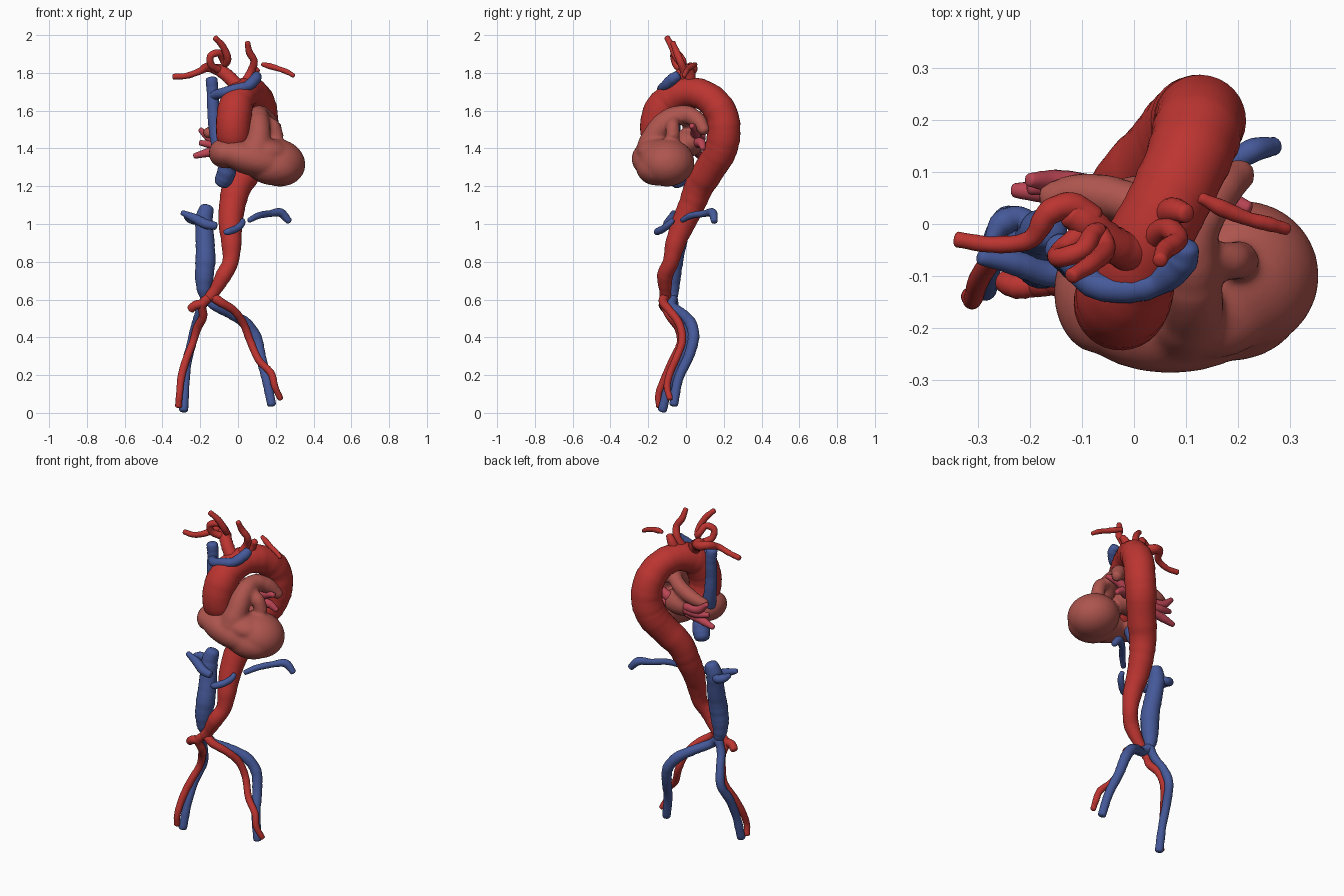
import bpy, bmesh, math, random
from mathutils import Vector, Matrix

random.seed(4)


def material(name, rgb):
    m = bpy.data.materials.new(name)
    m.diffuse_color = (*rgb, 1)
    return m


ARTERY = material("artery_red", (0.50, 0.035, 0.03))
VEIN = material("vein_blue", (0.06, 0.10, 0.32))
HEART = material("heart_muscle", (0.42, 0.09, 0.075))
PULM = material("pulmonary_pink", (0.50, 0.06, 0.09))


def spline(pts, steps):
    """Catmull-Rom samples through (x, y, z, r) points."""
    p = [Vector(q) for q in pts]
    p = [2 * p[0] - p[1]] + p + [2 * p[-1] - p[-2]]
    out = []
    for i in range(1, len(p) - 2):
        a, b, c, d = p[i - 1:i + 3]
        for k in range(steps):
            t = k / steps
            out.append(0.5 * (2 * b + (c - a) * t + (2 * a - 5 * b + 4 * c - d) * t * t
                              + (3 * b - a - 3 * c + d) * t ** 3))
    return out + [p[-2]]


def add_tube(bm, pts, sides=20, steps=6, wobble=0.04):
    """Sweep a round section along the path and round off both ends."""
    s = spline(pts, steps)
    pos = [q.to_3d() for q in s]
    rad = [q[3] * (1 + random.uniform(-wobble, wobble)) for q in s]
    t0, t1 = (pos[0] - pos[1]).normalized(), (pos[-1] - pos[-2]).normalized()
    r0, r1 = rad[0], rad[-1]
    for a in (0.5, 0.9, 1.25):
        pos.insert(0, s[0].to_3d() + t0 * r0 * 0.5 * math.sin(a))
        rad.insert(0, r0 * math.cos(a))
        pos.append(s[-1].to_3d() + t1 * r1 * 0.5 * math.sin(a))
        rad.append(r1 * math.cos(a))
    n = len(pos)
    normal, rings = None, []
    for i in range(n):
        t = (pos[min(i + 1, n - 1)] - pos[max(i - 1, 0)]).normalized()
        normal = t.orthogonal() if normal is None else normal - t * normal.dot(t)
        normal.normalize()
        side = t.cross(normal)
        rings.append([bm.verts.new(pos[i] + rad[i] * (
            normal * math.cos(2 * math.pi * k / sides) + side * math.sin(2 * math.pi * k / sides)))
            for k in range(sides)])
    for a, b in zip(rings, rings[1:]):
        for k in range(sides):
            j = (k + 1) % sides
            bm.faces.new((a[k], a[j], b[j], b[k]))
    bm.faces.new(rings[0][::-1])
    bm.faces.new(rings[-1])


def add_blob(bm, centre, radii, tilt=0):
    m = Matrix.Translation(centre) @ Matrix.Rotation(tilt, 4, 'Y') @ Matrix.Diagonal((*radii, 1))
    bmesh.ops.create_uvsphere(bm, u_segments=32, v_segments=20, radius=1, matrix=m)


def finish(bm, name, mat):
    bmesh.ops.recalc_face_normals(bm, faces=bm.faces[:])
    for f in bm.faces:
        f.smooth = True
    me = bpy.data.meshes.new(name)
    bm.to_mesh(me)
    bm.free()
    ob = bpy.data.objects.new(name, me)
    me.materials.append(mat)
    bpy.context.collection.objects.link(ob)
    return ob


def vessel(name, mat, pts, **kw):
    bm = bmesh.new()
    add_tube(bm, pts, **kw)
    return finish(bm, name, mat)


# Heart: chambers and pulmonary trunk fused into one skin
bm = bmesh.new()
add_blob(bm, (0.21, -0.10, 1.325), (0.148, 0.145, 0.125), 0.25)     # left ventricle
add_blob(bm, (0.18, -0.155, 1.30), (0.145, 0.11, 0.095), 0.15)      # lower right ventricle wall
add_blob(bm, (0.15, -0.14, 1.385), (0.13, 0.12, 0.07), 0.1)         # upper right ventricle wall
add_blob(bm, (0.07, -0.18, 1.345), (0.19, 0.108, 0.088), 0.25)      # right ventricle
add_blob(bm, (-0.07, -0.13, 1.375), (0.085, 0.12, 0.08))            # right atrium
add_blob(bm, (0.02, 0.01, 1.43), (0.12, 0.085, 0.075))              # left atrium
add_tube(bm, [(0.145, -0.06, 1.55, .03), (0.185, -0.07, 1.52, .036), (0.205, -0.07, 1.46, .04)])
add_tube(bm, [(0.09, -0.19, 1.36, .085), (0.11, -0.17, 1.46, .065), (0.11, -0.10, 1.55, .056),
              (0.115, -0.01, 1.58, .05), (0.16, 0.06, 1.55, .044), (0.21, 0.10, 1.49, .03)])
add_tube(bm, [(0.10, -0.02, 1.57, .04), (0.02, 0.03, 1.53, .042), (-0.09, 0.06, 1.50, .04),
              (-0.17, 0.05, 1.48, .028)])
heart = finish(bm, "heart", HEART)
rm = heart.modifiers.new("fuse", 'REMESH')
rm.mode = 'VOXEL'
rm.voxel_size = 0.01
rm.use_smooth_shade = True
sm = heart.modifiers.new("soften", 'SMOOTH')
sm.factor, sm.iterations = 0.5, 8

# Aorta from root over the arch down to the fork
vessel("aorta", ARTERY, [
    (-0.01, -0.10, 1.38, .08), (-0.025, -0.15, 1.48, .09), (-0.02, -0.14, 1.58, .092),
    (0.0, -0.09, 1.655, .085), (0.04, -0.01, 1.695, .08), (0.08, 0.07, 1.69, .08),
    (0.11, 0.14, 1.65, .083), (0.125, 0.19, 1.575, .087), (0.125, 0.20, 1.48, .088),
    (0.10, 0.18, 1.385, .086), (0.05, 0.125, 1.29, .082), (-0.005, 0.07, 1.20, .078),
    (-0.03, 0.03, 1.10, .07), (-0.04, -0.015, 1.0, .062), (-0.035, -0.055, 0.90, .053),
    (-0.04, -0.08, 0.80, .042), (-0.075, -0.11, 0.73, .042), (-0.12, -0.11, 0.65, .032),
    (-0.15, -0.11, 0.61, .03)], sides=32, wobble=0.02)

# Branches rising from the arch
vessel("brachiocephalic_artery", ARTERY, [
    (0.01, -0.06, 1.71, .04), (-0.04, -0.04, 1.77, .036), (-0.09, 0.0, 1.81, .033), (-0.12, 0.02, 1.82, .028)])
vessel("right_subclavian_artery", ARTERY, [
    (-0.08, 0.01, 1.81, .026), (-0.12, 0.035, 1.82, .026), (-0.165, 0.02, 1.83, .024),
    (-0.20, -0.03, 1.81, .018), (-0.27, -0.04, 1.785, .016), (-0.34, -0.03, 1.78, .015)])
vessel("right_carotid_artery", ARTERY, [
    (-0.09, -0.01, 1.81, .022), (-0.14, -0.05, 1.84, .019), (-0.145, -0.065, 1.89, .019),
    (-0.10, -0.05, 1.905, .019), (-0.08, -0.02, 1.87, .019), (-0.065, -0.02, 1.85, .019),
    (-0.055, -0.05, 1.88, .019), (-0.08, -0.075, 1.94, .018), (-0.12, -0.10, 1.985, .015)], sides=14)
vessel("left_carotid_artery", ARTERY, [
    (0.03, -0.03, 1.73, .03), (0.065, -0.01, 1.80, .022), (0.085, -0.03, 1.86, .02),
    (0.06, -0.05, 1.91, .018), (0.05, -0.07, 1.96, .014)], sides=14)
vessel("left_subclavian_stub", ARTERY, [
    (0.06, 0.02, 1.74, .03), (0.08, 0.025, 1.79, .025), (0.10, 0.02, 1.82, .018)], sides=14)
vessel("left_subclavian_artery", ARTERY, [
    (0.13, 0.05, 1.845, .011), (0.17, 0.03, 1.835, .016), (0.22, 0.01, 1.82, .014),
    (0.26, 0.0, 1.805, .014), (0.295, -0.01, 1.785, .011)], sides=14)

# Arteries and veins of the legs
vessel("right_iliac_artery", ARTERY, [
    (-0.14, -0.11, 0.62, .026), (-0.19, -0.115, 0.575, .024), (-0.185, -0.085, 0.51, .022),
    (-0.215, -0.04, 0.45, .023), (-0.24, -0.03, 0.37, .02), (-0.275, -0.07, 0.28, .02),
    (-0.30, -0.11, 0.19, .02), (-0.31, -0.145, 0.10, .018), (-0.315, -0.14, 0.035, .018)])
vessel("right_internal_iliac_artery", ARTERY, [
    (-0.18, -0.115, 0.58, .025), (-0.225, -0.12, 0.57, .024), (-0.25, -0.11, 0.55, .022)])
vessel("left_iliac_artery", ARTERY, [
    (-0.14, -0.11, 0.62, .026), (-0.09, -0.12, 0.585, .023), (-0.02, -0.085, 0.54, .021),
    (0.03, -0.035, 0.47, .021), (0.065, -0.02, 0.38, .02), (0.11, -0.055, 0.28, .019),
    (0.175, -0.085, 0.21, .019), (0.195, -0.10, 0.14, .018), (0.225, -0.085, 0.075, .015)])
vessel("right_iliac_vein", VEIN, [
    (-0.17, -0.07, 0.61, .025), (-0.20, -0.055, 0.54, .024), (-0.225, -0.01, 0.46, .024),
    (-0.245, 0.01, 0.37, .025), (-0.27, -0.04, 0.27, .024), (-0.28, -0.09, 0.15, .023),
    (-0.288, -0.125, 0.015, .024)])
vessel("left_iliac_vein", VEIN, [
    (-0.17, -0.07, 0.61, .025), (-0.12, -0.075, 0.565, .026), (-0.04, -0.02, 0.525, .027),
    (0.04, 0.025, 0.475, .03), (0.095, 0.04, 0.40, .03), (0.12, 0.015, 0.30, .027),
    (0.15, -0.04, 0.18, .025), (0.178, -0.065, 0.045, .024)])

# Venae cavae and their tributaries
vessel("superior_vena_cava", VEIN, [
    (-0.14, -0.05, 1.765, .032), (-0.135, -0.05, 1.70, .031), (-0.13, -0.06, 1.60, .032),
    (-0.12, -0.065, 1.50, .036), (-0.10, -0.08, 1.41, .04)])
vessel("brachiocephalic_vein", VEIN, [
    (-0.13, -0.06, 1.68, .026), (-0.08, -0.115, 1.695, .027), (-0.01, -0.125, 1.715, .027),
    (0.05, -0.11, 1.73, .027), (0.09, -0.075, 1.765, .03), (0.10, -0.045, 1.785, .026)])
vessel("hepatic_vena_cava", VEIN, [
    (-0.05, -0.08, 1.32, .045), (-0.065, -0.055, 1.26, .05), (-0.085, -0.035, 1.22, .042)])
vessel("inferior_vena_cava", VEIN, [
    (-0.165, -0.01, 1.085, .038), (-0.18, -0.02, 1.02, .047), (-0.175, -0.04, 0.92, .05),
    (-0.172, -0.065, 0.82, .052), (-0.178, -0.075, 0.73, .05), (-0.18, -0.075, 0.66, .04),
    (-0.172, -0.07, 0.61, .027)])
vessel("left_renal_vein_inner", VEIN, [
    (-0.07, -0.15, 0.955, .012), (-0.05, -0.15, 0.96, .019), (-0.01, -0.12, 0.975, .019),
    (0.02, -0.09, 1.0, .017), (0.025, -0.07, 1.02, .013)], sides=14)
vessel("left_renal_vein_outer", VEIN, [
    (0.06, -0.02, 1.02, .014), (0.11, 0.03, 1.045, .017),
    (0.17, 0.10, 1.055, .018), (0.225, 0.14, 1.06, .023), (0.27, 0.15, 1.015, .018)], sides=14)
vessel("right_renal_vein", VEIN, [
    (-0.12, -0.10, 0.99, .022), (-0.17, -0.095, 1.0, .026), (-0.23, -0.075, 1.03, .024),
    (-0.295, -0.065, 1.06, .014)], sides=14)
vessel("right_renal_branch", VEIN, [
    (-0.18, -0.02, 1.03, .024), (-0.22, 0.01, 1.02, .024), (-0.255, 0.0, 1.03, .024),
    (-0.275, -0.03, 1.04, .014)], sides=14)

# Pulmonary veins on both sides
for i, (a, b, c) in enumerate([
        ((-0.05, 0.06, 1.44), (-0.14, 0.08, 1.45), (-0.20, 0.085, 1.50)),
        ((-0.05, 0.06, 1.42), (-0.13, 0.075, 1.42), (-0.20, 0.07, 1.43)),
        ((-0.05, 0.05, 1.40), (-0.15, 0.06, 1.38), (-0.23, 0.065, 1.36)),
        ((0.08, 0.05, 1.46), (0.16, 0.05, 1.50), (0.22, 0.03, 1.52)),
        ((0.08, 0.05, 1.43), (0.15, 0.08, 1.43), (0.20, 0.09, 1.40))]):
    vessel(f"pulmonary_vein_{i + 1}", PULM, [(*a, .03), (*b, .024), (*c, .014)], sides=14)
